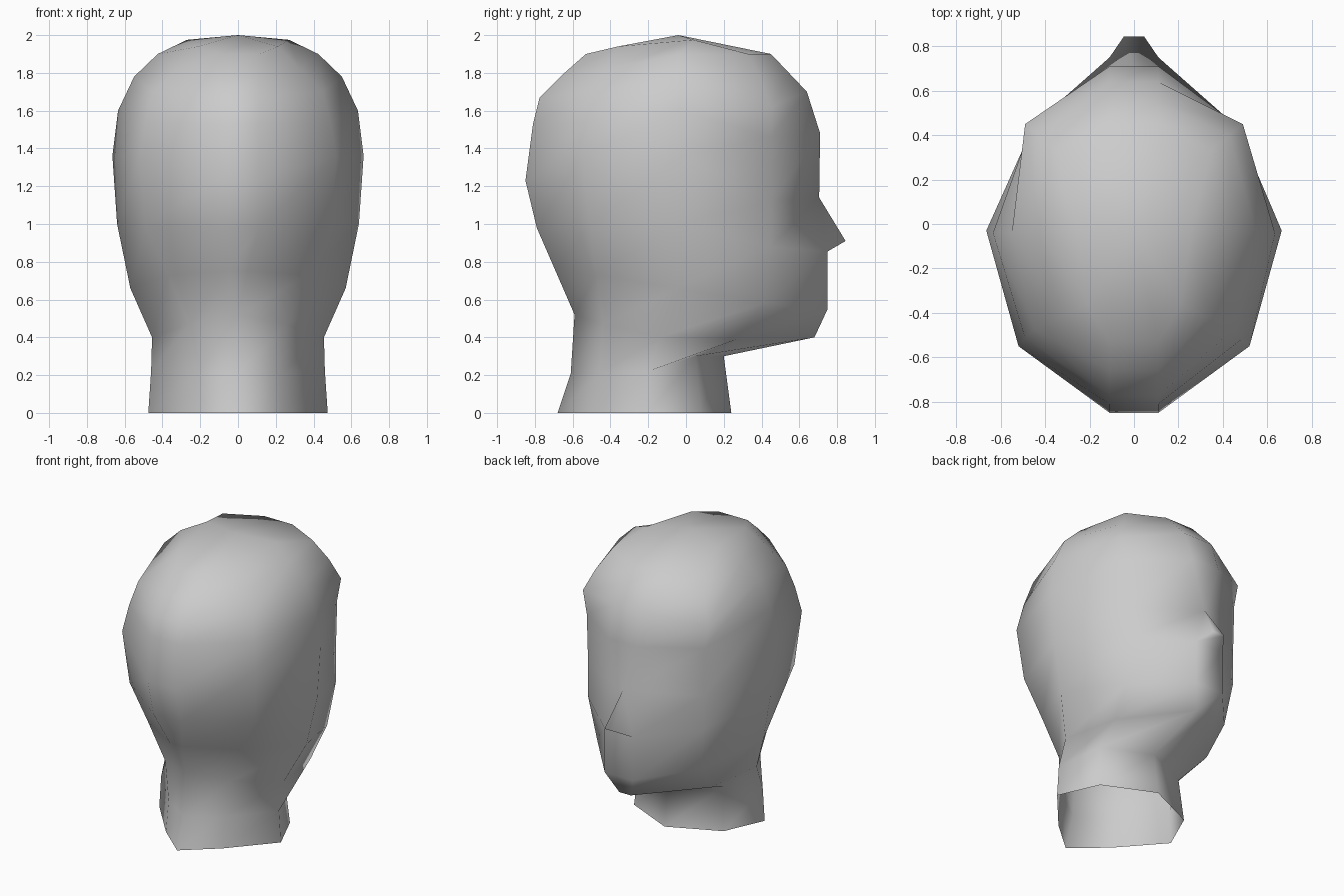
import bpy, bmesh

if "Cube" in bpy.data.objects:
    bpy.data.objects.remove(bpy.data.objects["Cube"])

# Horizontal sections of half the head, from neck to crown:
# back (y, z), back corner, side, front corner (x, y, z), front (y, z)
SECTIONS = [
    ((-.68, 0), (.22, -.49, 0), (.475, -.20, 0), (.35, .08, 0), (.24, 0)),
    ((-.61, .21), (.22, -.46, .21), (.46, -.20, .22), (.33, .05, .30), (.20, .30)),
    ((-.59, .52), (.26, -.44, .47), (.455, -.14, .40), (.38, .27, .39), (.68, .40)),
    ((-.69, .75), (.37, -.475, .73), (.57, -.05, .66), (.41, .41, .58), (.75, .55)),
    ((-.79, .98), (.49, -.51, .99), (.64, -.03, 1.0), (.45, .45, .88), (.75, .855)),
    ((-.85, 1.23), (.52, -.55, 1.36), (.665, -.03, 1.36), (.45, .45, 1.12), (.705, 1.14)),
    ((-.81, 1.53), (.49, -.515, 1.54), (.635, -.04, 1.60), (.46, .45, 1.46), (.71, 1.48)),
    ((-.775, 1.67), (.45, -.47, 1.70), (.55, -.04, 1.78), (.49, .45, 1.62), (.64, 1.70)),
    ((-.66, 1.785), (.33, -.42, 1.82), (.425, -.03, 1.90), (.43, .40, 1.76), (.545, 1.80)),
    ((-.53, 1.90), (.21, -.36, 1.94), (.27, .04, 1.975), (.35, .33, 1.90), (.45, 1.90)),
]
# Half widths of the narrow back and front strips; zero closes to a ridge
BACK_X = (0, 0, 0, .05, .11, .11, .11, .11, .11, .11)
FRONT_X = (0, 0, .045, .11, .11, 0, .11, .11, .11, .11)
NOSE_ROW = 4

bm = bmesh.new()
rings = []
for (back, bc, side, fc, front), bx, fx in zip(SECTIONS, BACK_X, FRONT_X):
    half = [(bx, *back), bc, side, fc, (fx, *front)]
    mirrored = [(-x, y, z) for x, y, z in reversed(half)]
    rings.append([bm.verts.new(p) for p in half + mirrored])

# Neck, jaw, face and skull skin, leaving a gap for the nose
for row, (a, b) in enumerate(zip(rings, rings[1:])):
    for i in range(10):
        j = (i + 1) % 10
        if not (row == NOSE_ROW and i == 4):
            bm.faces.new((a[i], a[j], b[j], b[i]))

# Crown
apex = bm.verts.new((0, -.04, 2))
top = rings[-1]
for i in range(10):
    bm.faces.new((top[i], top[(i + 1) % 10], apex))

# Nose wedge
base, bridge = rings[NOSE_ROW], rings[NOSE_ROW + 1]
tip = [bm.verts.new((s * .045, .845, .91)) for s in (1, -1)]
bm.faces.new((base[4], base[5], tip[1], tip[0]))
bm.faces.new((tip[0], tip[1], bridge[5], bridge[4]))
bm.faces.new((base[4], tip[0], bridge[4]))
bm.faces.new((base[5], bridge[5], tip[1]))

# Merge the ridges and shade smooth
bmesh.ops.remove_doubles(bm, verts=bm.verts, dist=.001)
bmesh.ops.recalc_face_normals(bm, faces=bm.faces)
for f in bm.faces:
    f.smooth = True
mesh = bpy.data.meshes.new("head")
bm.to_mesh(mesh)
bm.free()
bpy.context.collection.objects.link(bpy.data.objects.new("head", mesh))
